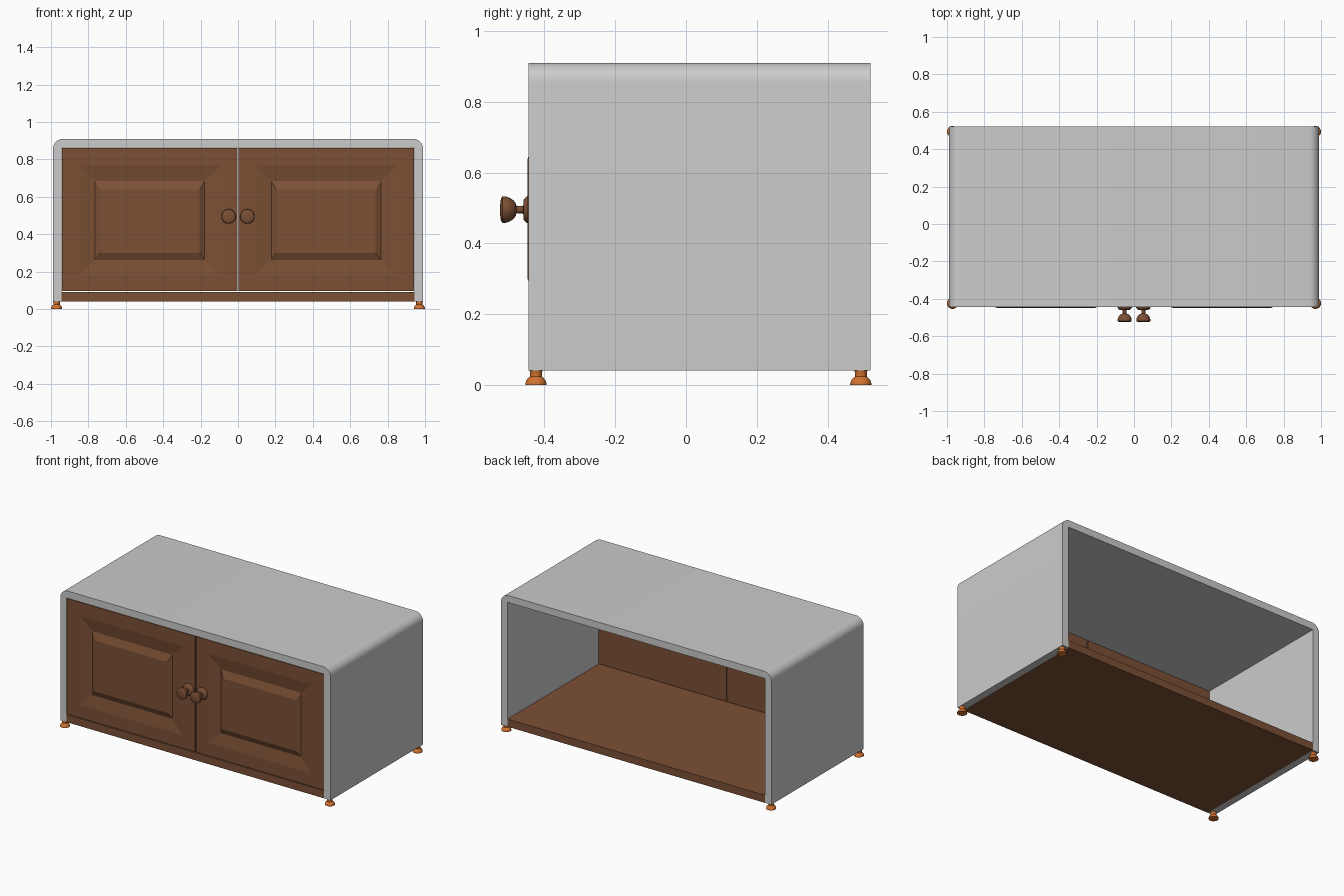
import bpy, bmesh, math
from mathutils import Matrix

if "Cube" in bpy.data.objects:
    bpy.data.objects.remove(bpy.data.objects["Cube"])

FRONT, BACK = -0.445, 0.522


def material(name, rgb):
    m = bpy.data.materials.new(name)
    m.diffuse_color = (*rgb, 1)
    m.use_nodes = True
    m.node_tree.nodes["Principled BSDF"].inputs["Base Color"].default_value = m.diffuse_color
    return m


wood = material("brown_wood", (0.20, 0.08, 0.035))
orange = material("orange_wood", (0.65, 0.17, 0.03))


def finish(name, bm, mat=None, angle=None):
    bmesh.ops.recalc_face_normals(bm, faces=bm.faces)
    me = bpy.data.meshes.new(name)
    bm.to_mesh(me)
    bm.free()
    ob = bpy.data.objects.new(name, me)
    bpy.context.collection.objects.link(ob)
    if mat:
        me.materials.append(mat)
    if angle:
        bpy.ops.object.select_all(action='DESELECT')
        ob.select_set(True)
        bpy.context.view_layer.objects.active = ob
        bpy.ops.object.shade_smooth_by_angle(angle=math.radians(angle))
    return ob


def box(name, x0, x1, y0, y1, z0, z1, mat):
    bm = bmesh.new()
    bmesh.ops.create_cube(bm, size=1)
    bmesh.ops.scale(bm, vec=(x1 - x0, y1 - y0, z1 - z0), verts=bm.verts)
    bmesh.ops.translate(bm, vec=((x0 + x1) / 2, (y0 + y1) / 2, (z0 + z1) / 2), verts=bm.verts)
    return finish(name, bm, mat)


def turned(name, profile, mat, loc, tilt=0):
    """Lathe a (radius, height) profile about z, then tilt about x and place it."""
    bm = bmesh.new()
    vs = [bm.verts.new((r, 0, h)) for r, h in profile]
    es = [bm.edges.new(p) for p in zip(vs, vs[1:])]
    bmesh.ops.spin(bm, geom=vs + es, axis=(0, 0, 1), cent=(0, 0, 0),
                   angle=math.tau, steps=32, use_duplicate=False)
    bmesh.ops.remove_doubles(bm, verts=bm.verts, dist=1e-5)
    bm.transform(Matrix.Translation(loc) @ Matrix.Rotation(tilt, 4, 'X'))
    return finish(name, bm, mat, 40)


# Shell: inverted U with rounded outer top corners, extruded front to back
X, XI, TOP, TOPI, BOT, R = 0.99, 0.943, 0.91, 0.863, 0.04, 0.055
arc = [(X - R + R * math.cos(a), TOP - R + R * math.sin(a))
       for a in (math.pi / 2 * i / 8 for i in range(9))]
half = [(XI, TOPI), (XI, BOT), (X, BOT)] + arc
outline = half + [(-x, z) for x, z in reversed(half)]
bm = bmesh.new()
face = bm.faces.new([bm.verts.new((x, FRONT, z)) for x, z in outline])
ext = bmesh.ops.extrude_face_region(bm, geom=[face], use_keep_orig=True)
bmesh.ops.translate(bm, vec=(0, BACK - FRONT, 0),
                    verts=[v for v in ext['geom'] if isinstance(v, bmesh.types.BMVert)])
finish("cabinet_shell", bm, None, 30)

# Bottom board
box("bottom_board", -XI, XI, FRONT, BACK, BOT, 0.09, wood)

# Door outline rings: inner x, outer x, low z, high z, depth
RINGS = [(0.003, 0.94, 0.095, 0.860, FRONT + 0.018),
         (0.003, 0.94, 0.095, 0.860, FRONT),
         (0.09, 0.85, 0.18, 0.77, FRONT),
         (0.178, 0.765, 0.262, 0.685, FRONT + 0.014),
         (0.205, 0.735, 0.30, 0.637, FRONT - 0.003)]

# Knob and foot profiles (radius, height)
KNOB = [(0, 0), (0.039, 0), (0.038, 0.004), (0.033, 0.010), (0.028, 0.014), (0.011, 0.015),
        (0.010, 0.034), (0.018, 0.036), (0.026, 0.042), (0.033, 0.052), (0.038, 0.066),
        (0.037, 0.074), (0.031, 0.078), (0.017, 0.080), (0, 0.080)]
FOOT = [(0, 0), (0.030, 0), (0.030, 0.004), (0.027, 0.013), (0.021, 0.020),
        (0.017, 0.023), (0.017, 0.036), (0.019, 0.041), (0, 0.041)]

for side, s in (("left", -1), ("right", 1)):
    # Raised-panel door
    bm = bmesh.new()
    loops = [[bm.verts.new((s * x, y, z)) for x, z in ((a, c), (b, c), (b, d), (a, d))]
             for a, b, c, d, y in RINGS]
    bm.faces.new(loops[0])
    bm.faces.new(loops[-1])
    for p, q in zip(loops, loops[1:]):
        for i in range(4):
            j = (i + 1) % 4
            bm.faces.new((p[i], p[j], q[j], q[i]))
    finish(side + "_door", bm, wood)

    # Door knob
    turned(side + "_knob", KNOB, wood, (s * 0.05, FRONT, 0.495), math.pi / 2)

    # Feet
    for end, y in (("front", -0.424), ("back", 0.494)):
        turned(f"{end}_{side}_foot", FOOT, orange, (s * 0.97, y, 0))
